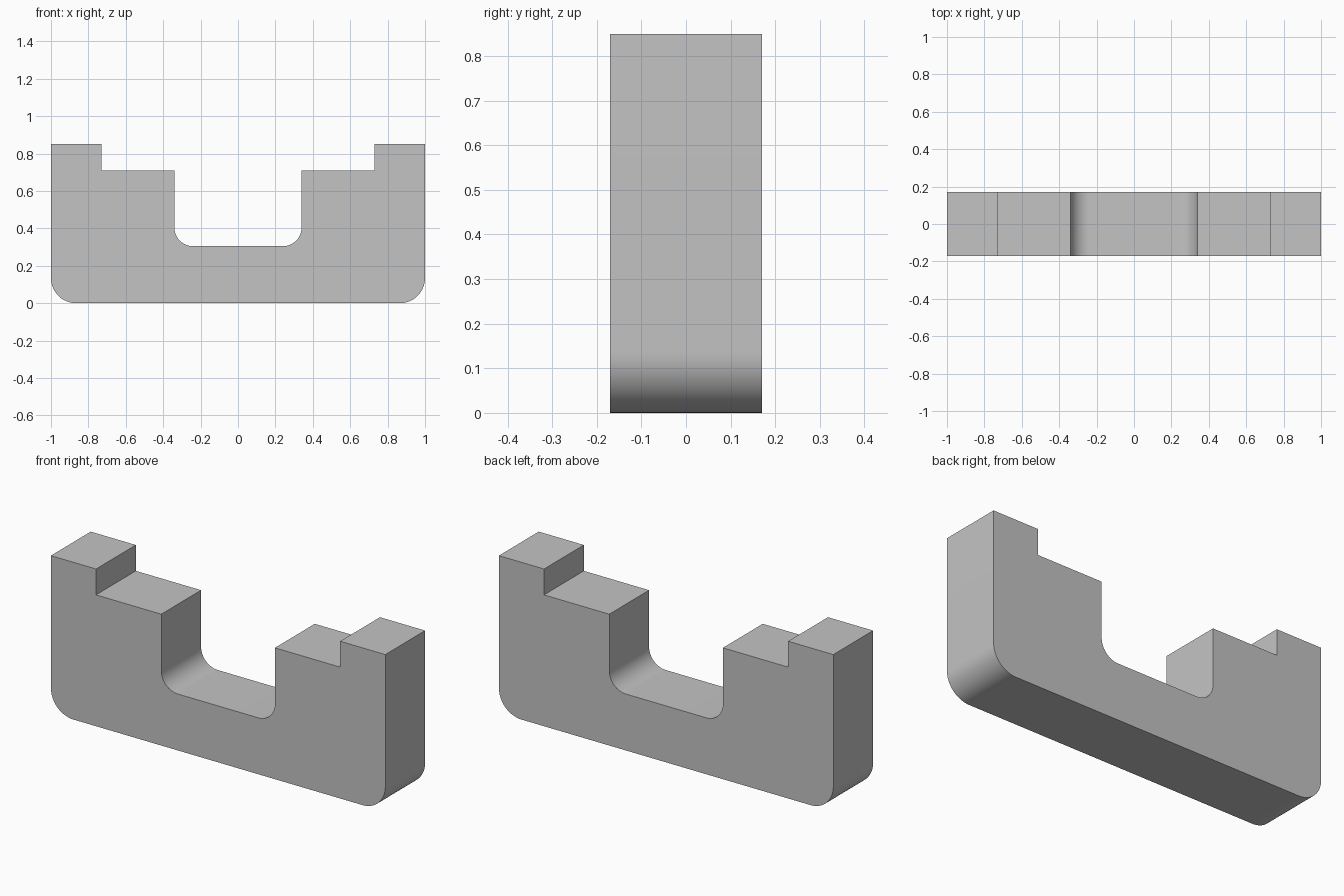
import bpy
import bmesh
import math

if "Cube" in bpy.data.objects:
    bpy.data.objects.remove(bpy.data.objects["Cube"], do_unlink=True)

HALF_DEPTH = 0.17
HEIGHT = 0.85
LEDGE_X, LEDGE_Z = 0.73, 0.71
SLOT_X, SLOT_Z = 0.34, 0.305
FOOT_R, SLOT_R = 0.135, 0.10


def arc(cx, cz, r, start, end, steps=16):
    """Points along a circular fillet, angles in degrees."""
    angles = [math.radians(start + (end - start) * i / steps) for i in range(steps + 1)]
    return [(cx + r * math.cos(a), cz + r * math.sin(a)) for a in angles]


# Right half of the outline: rounded foot, end post, ledge, rounded slot
half = arc(1 - FOOT_R, FOOT_R, FOOT_R, -90, 0)
half += [(1, HEIGHT), (LEDGE_X, HEIGHT), (LEDGE_X, LEDGE_Z), (SLOT_X, LEDGE_Z)]
half += arc(SLOT_X - SLOT_R, SLOT_Z + SLOT_R, SLOT_R, 0, -90)
outline = half + [(-x, z) for x, z in reversed(half)]

# Extrude the outline through the depth of the block
bm = bmesh.new()
front = bm.faces.new([bm.verts.new((x, -HALF_DEPTH, z)) for x, z in outline])
extruded = bmesh.ops.extrude_face_region(bm, geom=[front], use_keep_orig=True)
back_verts = [g for g in extruded["geom"] if isinstance(g, bmesh.types.BMVert)]
bmesh.ops.translate(bm, verts=back_verts, vec=(0, 2 * HALF_DEPTH, 0))
bmesh.ops.recalc_face_normals(bm, faces=bm.faces)
mesh = bpy.data.meshes.new("stepped_cradle_block")
bm.to_mesh(mesh)
bm.free()

block = bpy.data.objects.new("stepped_cradle_block", mesh)
bpy.context.collection.objects.link(block)

# Plain grey finish
grey = bpy.data.materials.new("plain_grey")
grey.use_nodes = True
colour = (0.55, 0.55, 0.55, 1)
grey.diffuse_color = colour
grey.node_tree.nodes["Principled BSDF"].inputs["Base Color"].default_value = colour
mesh.materials.append(grey)

# Smooth fillets, crisp corners
bpy.ops.object.select_all(action="DESELECT")
block.select_set(True)
bpy.context.view_layer.objects.active = block
bpy.ops.object.shade_smooth_by_angle(angle=math.radians(30))
